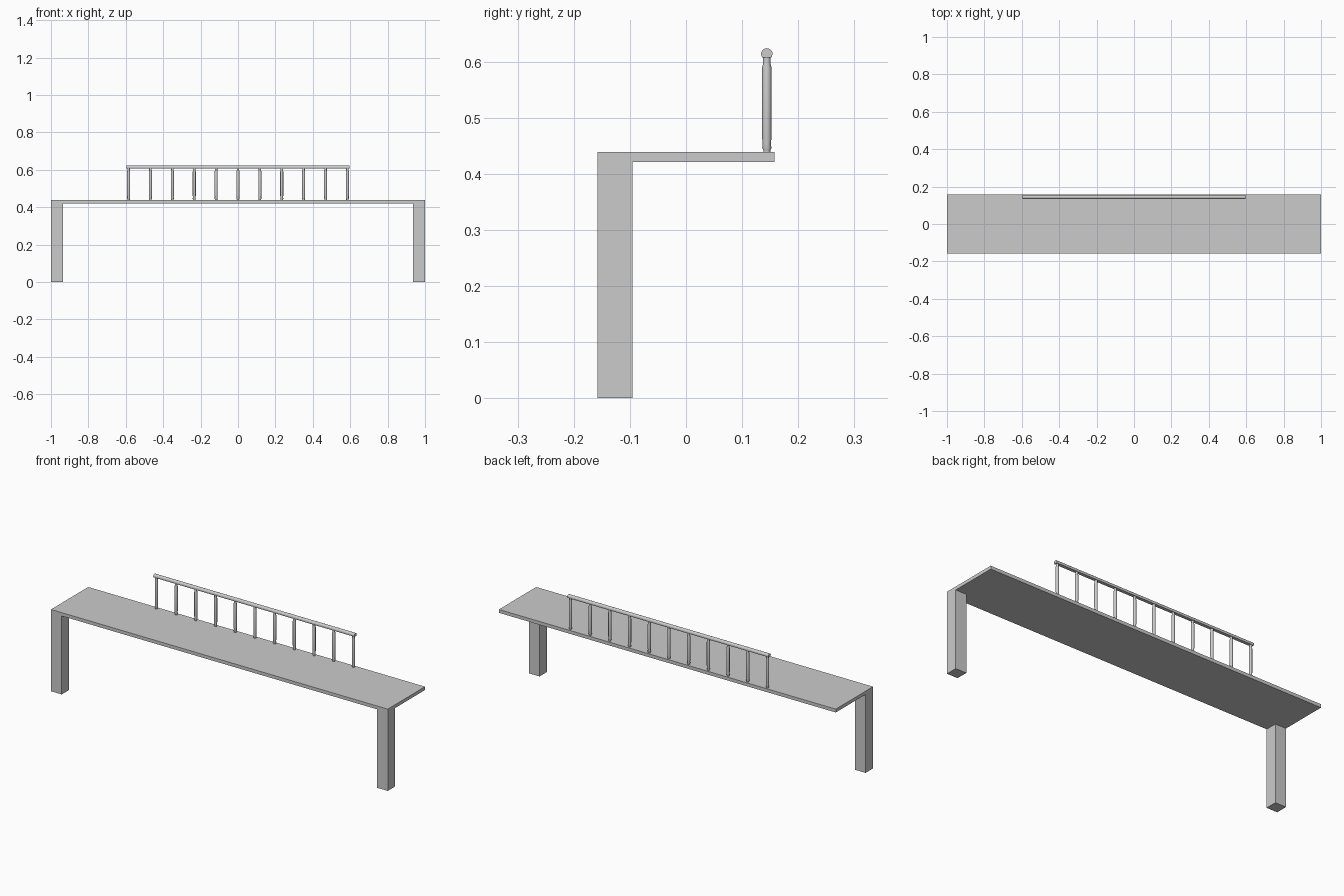
import bpy, bmesh, math
from mathutils import Vector

if "Cube" in bpy.data.objects:
    bpy.data.objects.remove(bpy.data.objects["Cube"])


def make_object(name, bm):
    bmesh.ops.recalc_face_normals(bm, faces=bm.faces)
    mesh = bpy.data.meshes.new(name)
    bm.to_mesh(mesh)
    bm.free()
    ob = bpy.data.objects.new(name, mesh)
    bpy.context.collection.objects.link(ob)
    return ob


def box(name, lo, hi):
    bm = bmesh.new()
    bmesh.ops.create_cube(bm, size=1)
    for v in bm.verts:
        v.co = Vector([lo[i] + (v.co[i] + 0.5) * (hi[i] - lo[i]) for i in range(3)])
    return make_object(name, bm)


def smooth(ob):
    bpy.ops.object.select_all(action='DESELECT')
    ob.select_set(True)
    bpy.context.view_layer.objects.active = ob
    bpy.ops.object.shade_smooth_by_angle(angle=math.radians(40))


def spindle(name, x, y, profile, sides=12):
    bm = bmesh.new()
    rings = []
    for r, z in profile:
        angles = [2 * math.pi * i / sides for i in range(sides)]
        rings.append([bm.verts.new((x + r * math.cos(a), y + r * math.sin(a), z)) for a in angles])
    for a, b in zip(rings, rings[1:]):
        for i in range(sides):
            j = (i + 1) % sides
            bm.faces.new((a[i], a[j], b[j], b[i]))
    bm.faces.new(rings[0])
    bm.faces.new(rings[-1])
    smooth(make_object(name, bm))


# Seat plank
SEAT_TOP = 0.439
SEAT_BOTTOM = 0.421
box("seat", (-1, -0.158, SEAT_BOTTOM), (1, 0.158, SEAT_TOP))

# Two square legs along the front edge
for side, x in (("left", -1), ("right", 0.936)):
    box(f"front_leg_{side}", (x, -0.158, 0), (x + 0.064, -0.095, SEAT_BOTTOM))

# Row of turned spindles with narrowed ends
BACK_Y = 0.144
SPINDLE = [(0.0063, SEAT_TOP), (0.0063, 0.442), (0.0082, 0.446), (0.0072, 0.455),
           (0.0082, 0.462), (0.0082, 0.590), (0.0066, 0.597), (0.0066, 0.608)]
for i in range(11):
    spindle(f"back_spindle_{i + 1}", -0.585 + 0.117 * i, BACK_Y, SPINDLE)

# Handrail: flat underside, rounded top
bm = bmesh.new()
outline = [(-0.0085, 0.607), (0.0085, 0.607)]
outline += [(0.0103 * math.cos(a), 0.6135 + 0.0103 * math.sin(a))
            for a in [math.pi * i / 10 for i in range(11)]]
face = bm.faces.new([bm.verts.new((-0.597, BACK_Y + y, z)) for y, z in outline])
ext = bmesh.ops.extrude_face_region(bm, geom=[face], use_keep_orig=True)
bmesh.ops.translate(bm, vec=(1.194, 0, 0),
                    verts=[g for g in ext["geom"] if isinstance(g, bmesh.types.BMVert)])
smooth(make_object("back_handrail", bm))
